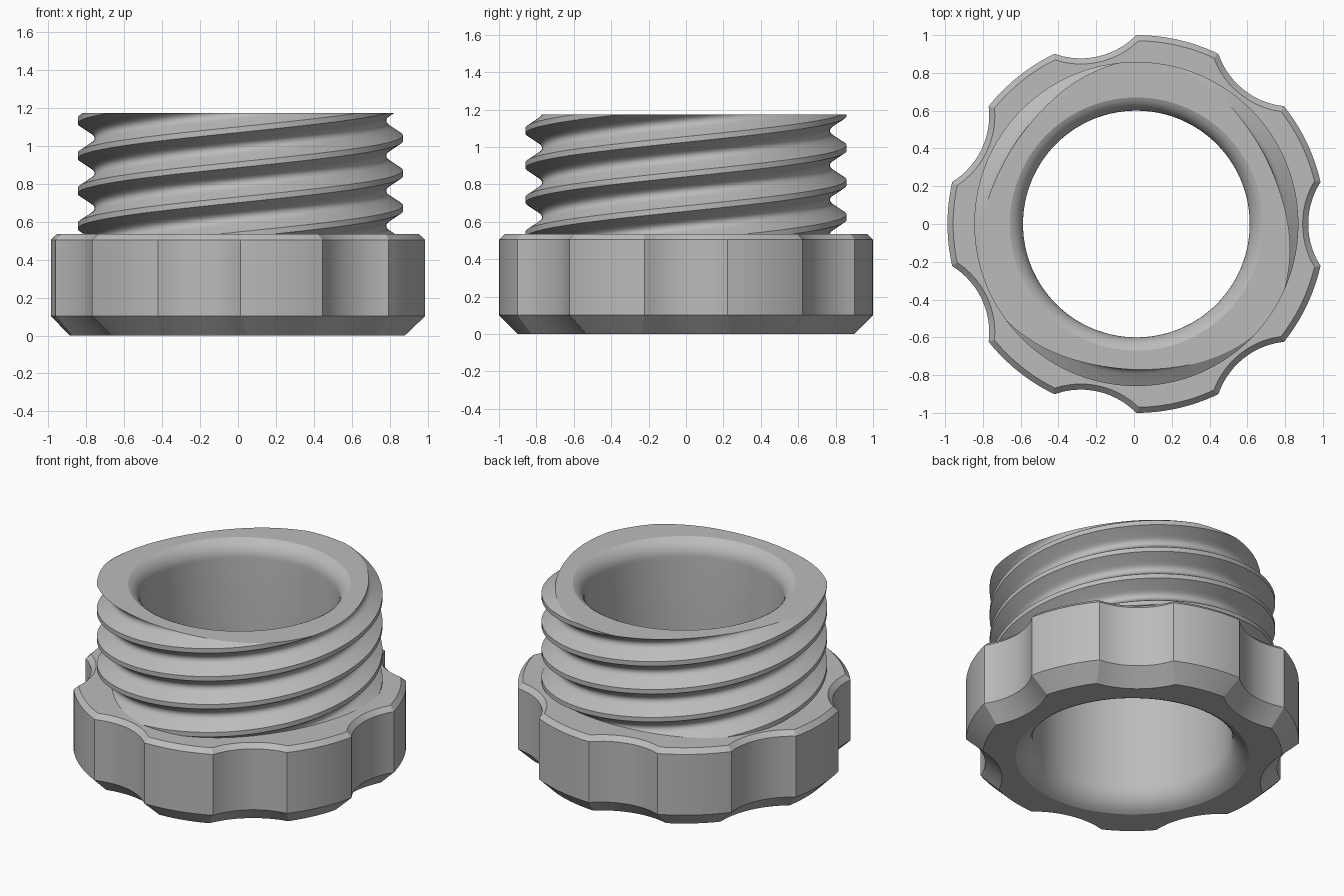
import bpy, bmesh
from math import sin, cos, acos, sqrt, pi, radians, atan

cube = bpy.data.objects.get("Cube")
if cube:
    bpy.data.objects.remove(cube)

CENTRE_X = 0.0125
TOP = 1.175
FLANGE_TOP = 0.535
LOBES = 7
SCALLOP_R, SCALLOP_C = 0.414, 1.324
BORE = 0.60
PITCH, STARTS = 0.185, 3

grey = bpy.data.materials.new("plain grey")
grey.use_nodes = True
colour = (0.5, 0.5, 0.5, 1)
grey.diffuse_color = colour
grey.node_tree.nodes["Principled BSDF"].inputs["Base Color"].default_value = colour


def finish(bm, name):
    mesh = bpy.data.meshes.new(name)
    bm.to_mesh(mesh)
    bm.free()
    mesh.materials.append(grey)
    obj = bpy.data.objects.new(name, mesh)
    obj.location.x = CENTRE_X
    bpy.context.collection.objects.link(obj)
    bpy.ops.object.select_all(action='DESELECT')
    obj.select_set(True)
    bpy.context.view_layer.objects.active = obj
    bpy.ops.object.shade_smooth_by_angle(angle=radians(24))


def grip_outline(inset, steps=12):
    """Points (angle, radius) of the scalloped grip, offset inward."""
    big, small = 1 - inset, SCALLOP_R + inset
    tip = acos((big**2 + SCALLOP_C**2 - small**2) / (2 * big * SCALLOP_C))
    sector = 2 * pi / LOBES
    points = []
    for k in range(LOBES):
        for i in range(steps):       # concave finger scallop
            t = -tip + 2 * tip * i / steps
            r = SCALLOP_C * cos(t) - sqrt(small**2 - (SCALLOP_C * sin(t))**2)
            points.append((k * sector + t, r))
        for i in range(steps):       # convex outer arc
            points.append((k * sector + tip + (sector - 2 * tip) * i / steps, big))
    return points


def round_outline(radius):
    return [(a, radius) for a, r in grip_outline(0)]


def add_loop(bm, outline, z):
    return [bm.verts.new((r * cos(a), r * sin(a), z)) for a, r in outline]


def flare(width, depth, steps=8):
    """Arc tangent to the bore: (radius, distance from the open end)."""
    sweep = 2 * atan(width / depth)
    rho = depth / sin(sweep)
    return [(BORE + rho * (1 - cos(sweep * (1 - i / steps))),
             depth - rho * sin(sweep * (1 - i / steps))) for i in range(steps + 1)]


# Grip flange with chamfers, and the flared bore
bm = bmesh.new()
sections = [(round_outline(0.72), FLANGE_TOP), (grip_outline(0.03), FLANGE_TOP),
            (grip_outline(0), 0.505), (grip_outline(0), 0.102), (grip_outline(0.1), 0)]
sections += [(round_outline(r), z) for r, z in flare(0.10, 0.15)]
sections += [(round_outline(r), TOP - z) for r, z in reversed(flare(0.07, 0.105))]
loops = [add_loop(bm, o, z) for o, z in sections]
for a, b in zip(loops, loops[1:]):
    for i in range(len(a)):
        j = (i + 1) % len(a)
        bm.faces.new((a[i], b[i], b[j], a[j]))
finish(bm, "grip_flange_and_bore")

# Three-start thread: helical sheet, trimmed level, closed by the end face
half = [(0.015, 0.858), (0.055, 0.797), (0.065, 0.784), (0.075, 0.775), (0.084, 0.771)]
profile = [(-u, r) for u, r in reversed(half)] + half + [(PITCH / 2, 0.77)]
COLUMNS = 180
bm = bmesh.new()
columns = []
for c in range(COLUMNS + 1):
    a = 2 * pi * c / COLUMNS
    lift = 1.18 + STARTS * PITCH * (c / COLUMNS - 0.25)
    columns.append([bm.verts.new((r * cos(a), r * sin(a), lift + k * PITCH + u))
                    for k in range(-8, 5) for u, r in profile])
for a, b in zip(columns, columns[1:]):
    for i in range(len(a) - 1):
        bm.faces.new((a[i], b[i], b[i + 1], a[i + 1]))
bmesh.ops.remove_doubles(bm, verts=bm.verts, dist=1e-4)
for z, up in ((TOP, 1), (FLANGE_TOP - 0.02, -1)):
    bmesh.ops.bisect_plane(bm, geom=bm.verts[:] + bm.edges[:] + bm.faces[:],
                           plane_co=(0, 0, z), plane_no=(0, 0, up), clear_outer=True)
bmesh.ops.remove_doubles(bm, verts=bm.verts, dist=1e-4)

# End face between the thread outline and the bore
rim = [e for e in bm.edges if e.is_boundary and all(v.co.z > TOP - 1e-3 for v in e.verts)]
inner = add_loop(bm, round_outline(BORE + 0.07), TOP)
rim += [bm.edges.new((inner[i - 1], inner[i])) for i in range(len(inner))]
filled = bmesh.ops.triangle_fill(bm, edges=rim, use_beauty=True, normal=(0, 0, 1))
for f in filled["geom"]:
    if isinstance(f, bmesh.types.BMFace):
        f.normal_update()
        if f.normal.z < 0:
            f.normal_flip()
finish(bm, "threaded_collar")
